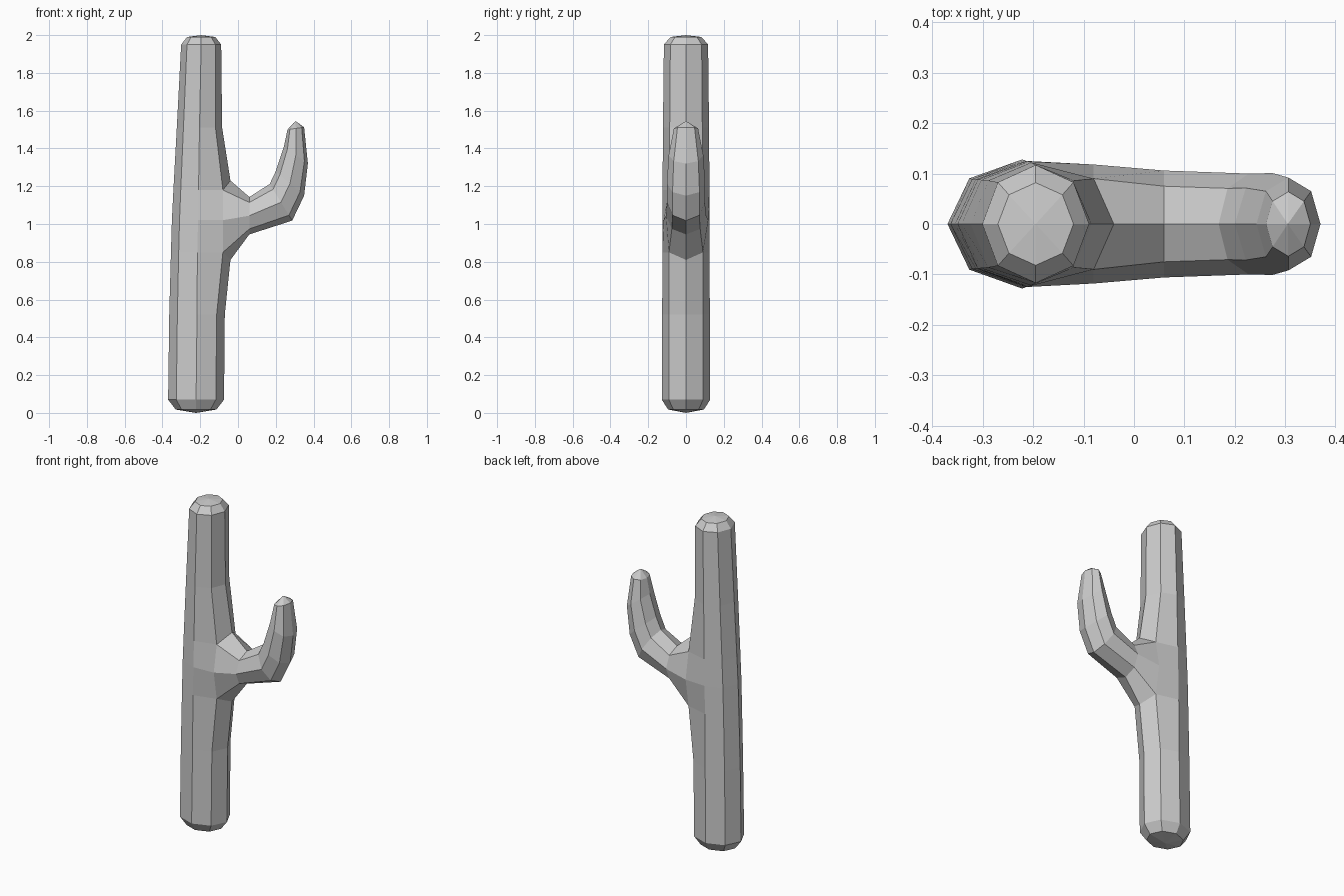
import bpy, bmesh
from math import sin, cos, pi
from mathutils import Vector

if "Cube" in bpy.data.objects:
    bpy.data.objects.remove(bpy.data.objects["Cube"])

bm = bmesh.new()
N = 8


def octagon(center, half, width):
    """Eight points: 'half' is the in-plane radius vector, 'width' the y radius."""
    c, h = Vector(center), Vector(half)
    return [c + h * cos(2 * pi * k / N) + Vector((0, width * sin(2 * pi * k / N), 0))
            for k in range(N)]


def bridge(a, b):
    for k in range(N):
        quad = (a[k], a[(k + 1) % N], b[(k + 1) % N], b[k])
        if None not in quad:
            bm.faces.new(quad)


def cap(ring, tip):
    v = bm.verts.new(tip)
    for k in range(N):
        bm.faces.new((ring[k], ring[(k + 1) % N], v))


# Trunk rings: z, centre x, x radius, y radius
trunk = [(0.018, -0.222, 0.108, 0.095), (0.07, -0.222, 0.148, 0.128),
         (0.52, -0.217, 0.147, 0.126), (0.85, -0.215, 0.14, 0.125),
         (1.02, -0.212, 0.138, 0.125), (1.18, -0.209, 0.133, 0.124),
         (1.51, -0.204, 0.12, 0.122), (1.95, -0.195, 0.106, 0.117),
         (1.99, -0.195, 0.075, 0.082)]
LOW, MID, HIGH = 3, 4, 5
# Socket for the arm: (front point z), (side x, y) per row
socket = {LOW: (0.81, 0.09), MID: (None, 0.118), HIGH: (1.23, 0.09)}
rows = []
for i, (z, cx, rx, ry) in enumerate(trunk):
    pts = octagon((cx, 0, z), (rx, 0, 0), ry)
    if i in socket:
        front_z, side_y = socket[i]
        pts[1], pts[7] = Vector((-0.08, side_y, z)), Vector((-0.08, -side_y, z))
        pts[0] = Vector((-0.04, 0, front_z)) if front_z else None
    rows.append([bm.verts.new(p) if p else None for p in pts])
for a, b in zip(rows, rows[1:]):
    bridge(a, b)
cap(rows[0], (-0.222, 0, 0))
cap(rows[-1], (-0.195, 0, 2.0))

# Arm grows out of the socket: inner point (x, z), outer point (x, z), y radius
arm = [((0.06, 1.143), (0.06, 0.945), 0.106),
       ((0.168, 1.212), (0.287, 1.018), 0.1),
       ((0.2, 1.28), (0.35, 1.15), 0.101),
       ((0.243, 1.41), (0.37, 1.32), 0.092),
       ((0.262, 1.5), (0.35, 1.512), 0.064)]
lo, mid, hi = rows[LOW], rows[MID], rows[HIGH]
prev = [hi[0], hi[1], mid[1], lo[1], lo[0], lo[7], mid[7], hi[7]]
for inner, outer, width in arm:
    a, b = Vector((inner[0], 0, inner[1])), Vector((outer[0], 0, outer[1]))
    ring = [bm.verts.new(p) for p in octagon((a + b) / 2, (a - b) / 2, width)]
    bridge(prev, ring)
    prev = ring
cap(prev, (0.305, 0, 1.545))

bmesh.ops.recalc_face_normals(bm, faces=bm.faces)
mesh = bpy.data.meshes.new("cactus")
bm.to_mesh(mesh)
bm.free()
bpy.context.collection.objects.link(bpy.data.objects.new("cactus", mesh))
